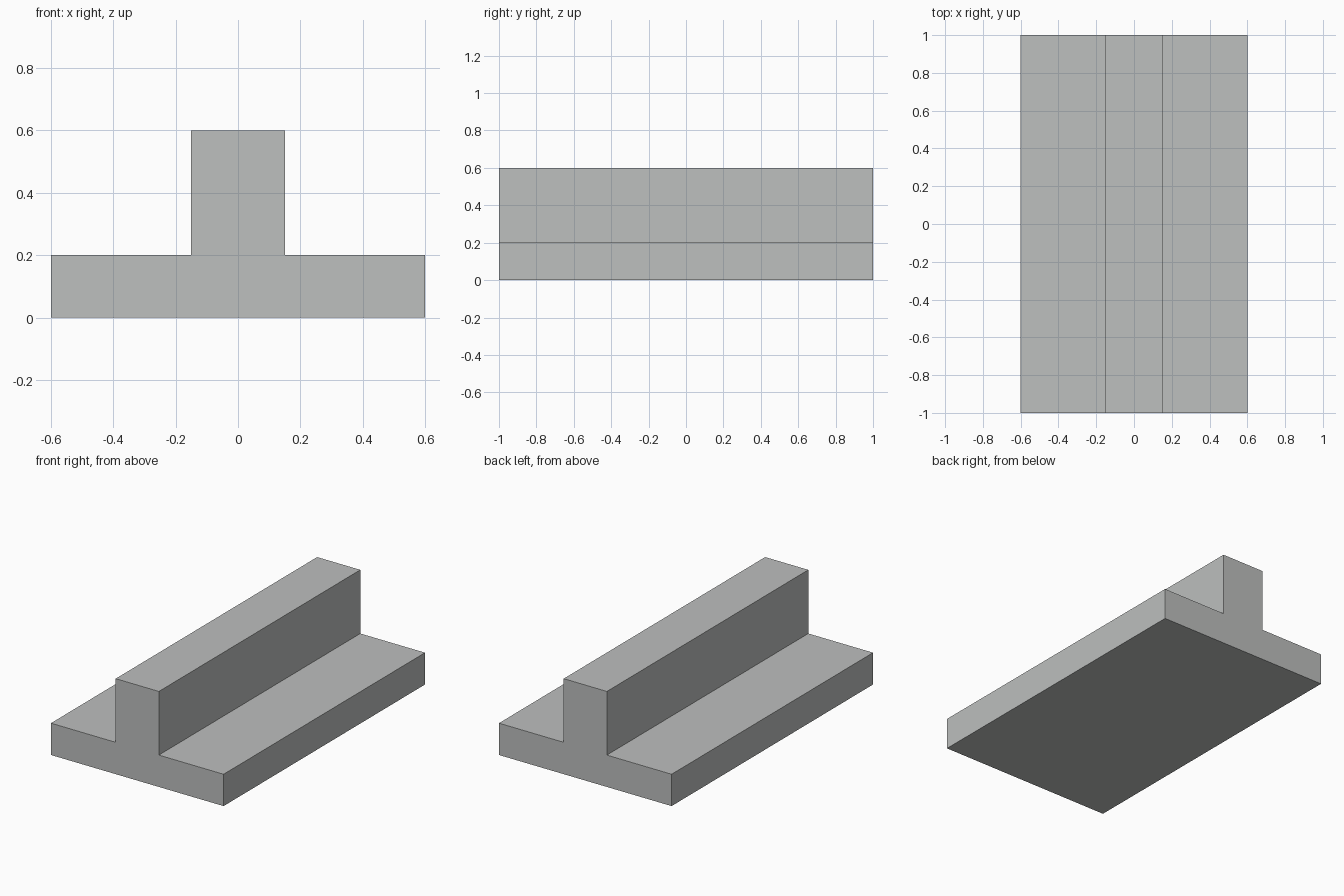
import bpy
import bmesh

if "Cube" in bpy.data.objects:
    bpy.data.objects.remove(bpy.data.objects["Cube"])

LENGTH = 2.0

# Half of the T-shaped cross-section, mirrored to give the full outline
half = [(0.6, 0.0), (0.6, 0.2), (0.15, 0.2), (0.15, 0.6)]
outline = half + [(-x, z) for x, z in reversed(half)]

grey = bpy.data.materials.new("plain_grey")
grey.diffuse_color = (0.51, 0.523, 0.517, 1.0)
grey.use_nodes = True
grey.node_tree.nodes["Principled BSDF"].inputs["Base Color"].default_value = grey.diffuse_color

# T-section bar: front face extruded along its length
bm = bmesh.new()
front = bm.faces.new([bm.verts.new((x, -LENGTH / 2, z)) for x, z in outline])
extruded = bmesh.ops.extrude_face_region(bm, geom=[front], use_keep_orig=True)
back_verts = [g for g in extruded["geom"] if isinstance(g, bmesh.types.BMVert)]
bmesh.ops.translate(bm, verts=back_verts, vec=(0, LENGTH, 0))
bmesh.ops.recalc_face_normals(bm, faces=bm.faces)

mesh = bpy.data.meshes.new("t_section_bar")
bm.to_mesh(mesh)
bm.free()
mesh.materials.append(grey)
bar = bpy.data.objects.new("t_section_bar", mesh)
bpy.context.collection.objects.link(bar)
